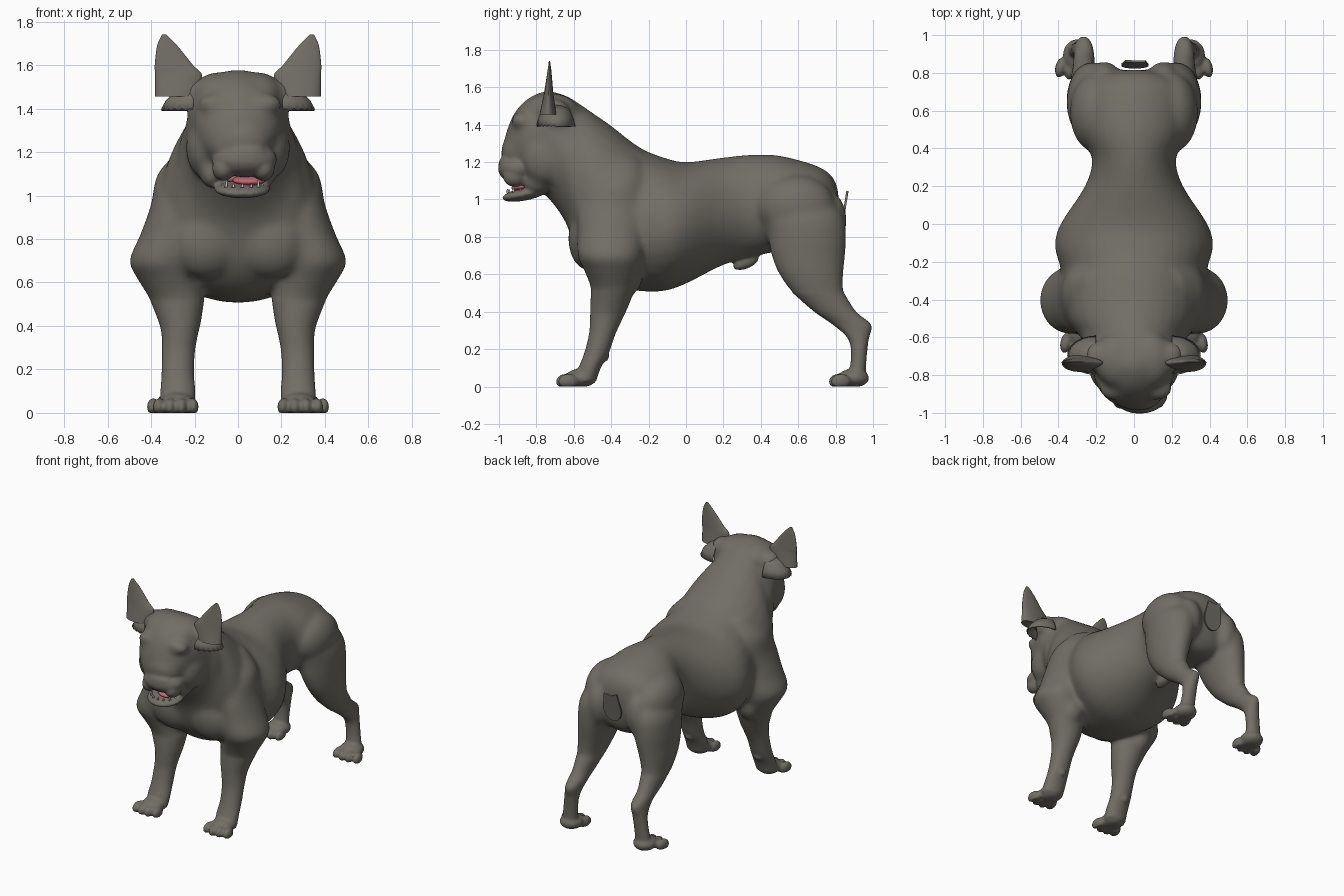
import bpy, bmesh, math
from mathutils import Matrix, Vector

cube = bpy.data.objects.get("Cube")
if cube:
    bpy.data.objects.remove(cube, do_unlink=True)


def material(name, rgb):
    m = bpy.data.materials.new(name)
    m.use_nodes = True
    m.diffuse_color = (*rgb, 1)
    m.node_tree.nodes["Principled BSDF"].inputs["Base Color"].default_value = (*rgb, 1)
    return m


COAT = material("grey brown coat", (0.165, 0.155, 0.13))
PINK = material("mouth pink", (0.55, 0.13, 0.17))
WHITE = material("tooth white", (0.75, 0.72, 0.65))


def finish(bm, name, mat, thickness=0, smooth=True):
    bmesh.ops.recalc_face_normals(bm, faces=bm.faces[:])
    me = bpy.data.meshes.new(name)
    bm.to_mesh(me)
    bm.free()
    me.materials.append(mat)
    ob = bpy.data.objects.new(name, me)
    bpy.context.collection.objects.link(ob)
    if smooth:
        me.shade_smooth()
    if thickness:
        sol = ob.modifiers.new("thickness", 'SOLIDIFY')
        sol.thickness = thickness
        sol.offset = 0
    return ob


def fuse(ob, voxel, iterations):
    """Merge overlapping volumes and soften the seams."""
    remesh = ob.modifiers.new("fuse", 'REMESH')
    remesh.mode = 'VOXEL'
    remesh.voxel_size = voxel
    remesh.use_smooth_shade = True
    soften = ob.modifiers.new("soften", 'SMOOTH')
    soften.factor = 0.5
    soften.iterations = iterations


def ellipsoid(bm, c, r, tilt=0, turn=0):
    mat = (Matrix.Translation(c) @ Matrix.Rotation(turn, 4, 'Z')
           @ Matrix.Rotation(tilt, 4, 'X') @ Matrix.Diagonal((*r, 1)))
    return bmesh.ops.create_uvsphere(bm, u_segments=24, v_segments=16, radius=1, matrix=mat)["verts"]


def spline(rows, steps=4):
    """Smoothly interpolate section rows."""
    out = []
    for i in range(len(rows) - 1):
        a, b, c, d = [Vector(rows[min(max(i + k, 0), len(rows) - 1)]) for k in (-1, 0, 1, 2)]
        for s in range(steps):
            t = s / steps
            out.append(b + (c - a) * (t / 2) + (a * 2 - b * 5 + c * 4 - d) * (t * t / 2)
                       + (b * 3 - a - c * 3 + d) * (t ** 3 / 2))
    return out + [Vector(rows[-1])]


def loft(bm, rings):
    loops = [[bm.verts.new(p) for p in ring] for ring in rings]
    n = len(loops[0])
    for a, b in zip(loops, loops[1:]):
        for i in range(n):
            bm.faces.new((a[i], a[(i + 1) % n], b[(i + 1) % n], b[i]))
    bm.faces.new(loops[0])
    bm.faces.new(loops[-1])


ANGLES = [math.tau * i / 32 for i in range(32)]


def limb(bm, rows, side, steps=4):
    """Level sections: height, centre x, centre y, half width, half depth."""
    loft(bm, [[(side * (x + w * math.cos(a)), y + d * math.sin(a), z) for a in ANGLES]
              for z, x, y, w, d in spline(rows, steps)])


def foot(bm, side, x, y, splay):
    """Four toes fanned in front of a pad."""
    verts = ellipsoid(bm, (side * x, y, 0.045), (0.08, 0.085, 0.05))
    for k in range(4):
        off = (k - 1.5) * 0.051
        reach = 0.085 - 0.012 * abs(k - 1.5)
        verts += ellipsoid(bm, (side * (x + off + splay), y - reach, 0.027),
                           (0.028, 0.055, 0.042), turn=side * (off * 2 + splay * 4))
    for v in verts:
        v.co.z = max(v.co.z, 0.0)


# Trunk, neck and skull: y, top, bottom, half width, height of widest point
mass = bmesh.new()
trunk = [(0.815, 1.04, 0.86, 0.08, 0.95), (0.785, 1.12, 0.76, 0.20, 0.93),
         (0.70, 1.18, 0.70, 0.29, 0.93), (0.50, 1.235, 0.72, 0.285, 0.95),
         (0.35, 1.24, 0.69, 0.222, 0.97), (0.20, 1.225, 0.65, 0.26, 0.92),
         (0.0, 1.20, 0.55, 0.39, 0.86), (-0.12, 1.225, 0.51, 0.42, 0.84),
         (-0.25, 1.28, 0.51, 0.385, 0.85), (-0.40, 1.395, 0.535, 0.38, 0.86),
         (-0.50, 1.465, 0.585, 0.36, 0.90), (-0.58, 1.52, 0.69, 0.30, 1.0),
         (-0.64, 1.555, 0.87, 0.26, 1.18), (-0.73, 1.58, 1.0, 0.235, 1.33),
         (-0.80, 1.565, 1.06, 0.215, 1.34), (-0.87, 1.52, 1.11, 0.19, 1.33),
         (-0.925, 1.45, 1.13, 0.145, 1.28), (-0.965, 1.35, 1.15, 0.085, 1.24)]
rings = []
for y, top, bottom, w, mid in spline(trunk):
    lift = [math.sin(a) for a in ANGLES]
    rings.append([(w * math.cos(a), y, mid + s * (top - mid if s > 0 else mid - bottom))
                  for a, s in zip(ANGLES, lift)])
loft(mass, rings)
ellipsoid(mass, (0.02, -0.885, 1.25), (0.14, 0.105, 0.12))

# Limbs: height, x, y, half width, half depth
front_leg = [(1.22, 0.20, -0.33, 0.06, 0.08), (1.10, 0.245, -0.36, 0.125, 0.15),
             (0.96, 0.275, -0.39, 0.125, 0.185), (0.82, 0.31, -0.40, 0.14, 0.18),
             (0.70, 0.345, -0.405, 0.155, 0.175), (0.62, 0.32, -0.395, 0.145, 0.15),
             (0.52, 0.28, -0.39, 0.125, 0.118), (0.42, 0.268, -0.412, 0.098, 0.10),
             (0.36, 0.268, -0.427, 0.084, 0.087), (0.28, 0.274, -0.448, 0.076, 0.071),
             (0.18, 0.277, -0.478, 0.075, 0.066), (0.10, 0.277, -0.515, 0.081, 0.06),
             (0.03, 0.28, -0.54, 0.08, 0.06)]
hind_leg = [(1.08, 0.14, 0.60, 0.09, 0.13), (0.92, 0.20, 0.63, 0.14, 0.21),
            (0.80, 0.22, 0.648, 0.137, 0.21), (0.70, 0.235, 0.654, 0.12, 0.198),
            (0.60, 0.25, 0.67, 0.103, 0.173), (0.50, 0.26, 0.708, 0.082, 0.138),
            (0.40, 0.265, 0.797, 0.062, 0.113), (0.33, 0.265, 0.888, 0.054, 0.103),
            (0.25, 0.275, 0.923, 0.05, 0.054), (0.14, 0.288, 0.923, 0.052, 0.042),
            (0.03, 0.30, 0.91, 0.06, 0.05)]
for s in (1, -1):
    limb(mass, front_leg, s)
    limb(mass, hind_leg, s)
    # Breast, elbow, haunch and buttock
    ellipsoid(mass, (s * 0.15, -0.52, 0.79), (0.17, 0.11, 0.17))
    ellipsoid(mass, (s * 0.30, -0.30, 0.60), (0.08, 0.07, 0.11))
    ellipsoid(mass, (s * 0.205, 0.59, 0.96), (0.135, 0.21, 0.17))
    ellipsoid(mass, (s * 0.155, 0.77, 0.89), (0.085, 0.09, 0.15))
    # Neck strap, crown, cheek, brow and ear root
    ellipsoid(mass, (s * 0.17, -0.57, 1.13), (0.11, 0.11, 0.27), tilt=0.35)
    ellipsoid(mass, (s * 0.085, -0.72, 1.468), (0.125, 0.15, 0.10))
    ellipsoid(mass, (s * 0.155, -0.75, 1.22), (0.085, 0.13, 0.14))
    ellipsoid(mass, (s * 0.11 + 0.01, -0.875, 1.42), (0.085, 0.06, 0.05))
    ellipsoid(mass, (s * 0.12, -0.80, 1.10), (0.055, 0.08, 0.07))
    ellipsoid(mass, (s * 0.20, -0.70, 1.46), (0.065, 0.08, 0.08))
rough = finish(mass, "muscle_mass", COAT)
fuse(rough, 0.011, 28)

# Body: softened mass plus crisp muzzle, jaw, lower legs and feet
body = bmesh.new()
body.from_mesh(rough.evaluated_get(bpy.context.evaluated_depsgraph_get()).data)
bpy.data.objects.remove(rough, do_unlink=True)
ellipsoid(body, (0.03, -0.90, 1.165), (0.15, 0.105, 0.08))
ellipsoid(body, (0.035, -0.95, 1.185), (0.10, 0.053, 0.055))
ellipsoid(body, (0.02, -0.86, 1.03), (0.13, 0.125, 0.035), tilt=0.2)
ellipsoid(body, (0, 0.32, 0.665), (0.04, 0.075, 0.035), tilt=0.4)
for s in (1, -1):
    limb(body, front_leg[6:], s)
    limb(body, hind_leg[5:], s)
    foot(body, s, 0.28, -0.563, 0.006)
    foot(body, s, 0.297, 0.895, 0.016)
    ellipsoid(body, (s * 0.28, -0.43, 0.16), (0.03, 0.02, 0.025))
    ellipsoid(body, (s * 0.092 + 0.025, -0.915, 1.125), (0.052, 0.065, 0.058))
    # Eyelids
    ellipsoid(body, (s * 0.105 + 0.01, -0.908, 1.355), (0.035, 0.02, 0.016), turn=s * 0.5)
fuse(finish(body, "body", COAT), 0.01, 5)

# Upright ears with a drooping fold of skin beneath each
ear = [(1.455, 0.285, -0.738, 0.097, 0.045), (1.55, 0.273, -0.735, 0.108, 0.028),
       (1.60, 0.295, -0.733, 0.088, 0.021), (1.69, 0.326, -0.73, 0.046, 0.010),
       (1.74, 0.340, -0.73, 0.010, 0.003)]
for s, side in ((1, "left"), (-1, "right")):
    bm = bmesh.new()
    limb(bm, ear, s, 5)
    blade = finish(bm, side + "_ear", COAT)
    bpy.context.view_layer.objects.active = blade
    blade.select_set(True)
    bpy.ops.object.shade_smooth_by_angle(angle=math.radians(40))
    bpy.ops.object.select_all(action='DESELECT')

    bm = bmesh.new()
    rows = []
    for k in range(25):
        a = math.pi * (k / 24 - 0.5)
        ragged = 0.01 * (k % 2) if k < 12 else 0
        rows.append([bm.verts.new((s * (0.20 + rx * math.cos(a)), -0.695 + ry * math.sin(a), z))
                     for rx, ry, z in ((0.03, 0.03, 1.51), (0.09, 0.07, 1.475),
                                       (0.13, 0.09, 1.435), (0.15, 0.10, 1.39 + ragged))])
    for a, b in zip(rows, rows[1:]):
        for j in range(3):
            bm.faces.new((a[j], a[j + 1], b[j + 1], b[j]))
    finish(bm, side + "_ear_fold", COAT, 0.008)

# Tongue and mouth lining
bm = bmesh.new()
ellipsoid(bm, (0.05, -0.87, 1.07), (0.075, 0.065, 0.022), tilt=0.15)
ellipsoid(bm, (0.03, -0.83, 1.08), (0.09, 0.04, 0.03))
finish(bm, "tongue", PINK)

# Teeth along the lower jaw
bm = bmesh.new()
for k in range(7):
    a = math.pi * (k / 6 - 0.5) * 0.85
    size = 0.026 if k in (1, 5) else 0.008
    spot = (0.02 + 0.095 * math.sin(a), -0.865 - 0.09 * math.cos(a), 1.043 + size / 2)
    bmesh.ops.create_cone(bm, cap_ends=True, segments=8, radius1=0.008, radius2=0.002,
                          depth=size + 0.01, matrix=Matrix.Translation(spot))
finish(bm, "teeth", WHITE)

# Docked tail: a rounded tab leaning out from the rump
bm = bmesh.new()
tab = [(0.06, 1.03), (0.0, 1.025), (-0.045, 1.045)]
tab += [(0.005 - 0.072 * math.cos(math.pi * k / 12), 0.92 - 0.09 * math.sin(math.pi * k / 12))
        for k in range(13)]
bm.faces.new([bm.verts.new((x, 0.832 + 0.16 * (z - 0.85), z)) for x, z in tab])
finish(bm, "tail_tab", COAT, 0.012, smooth=False)
